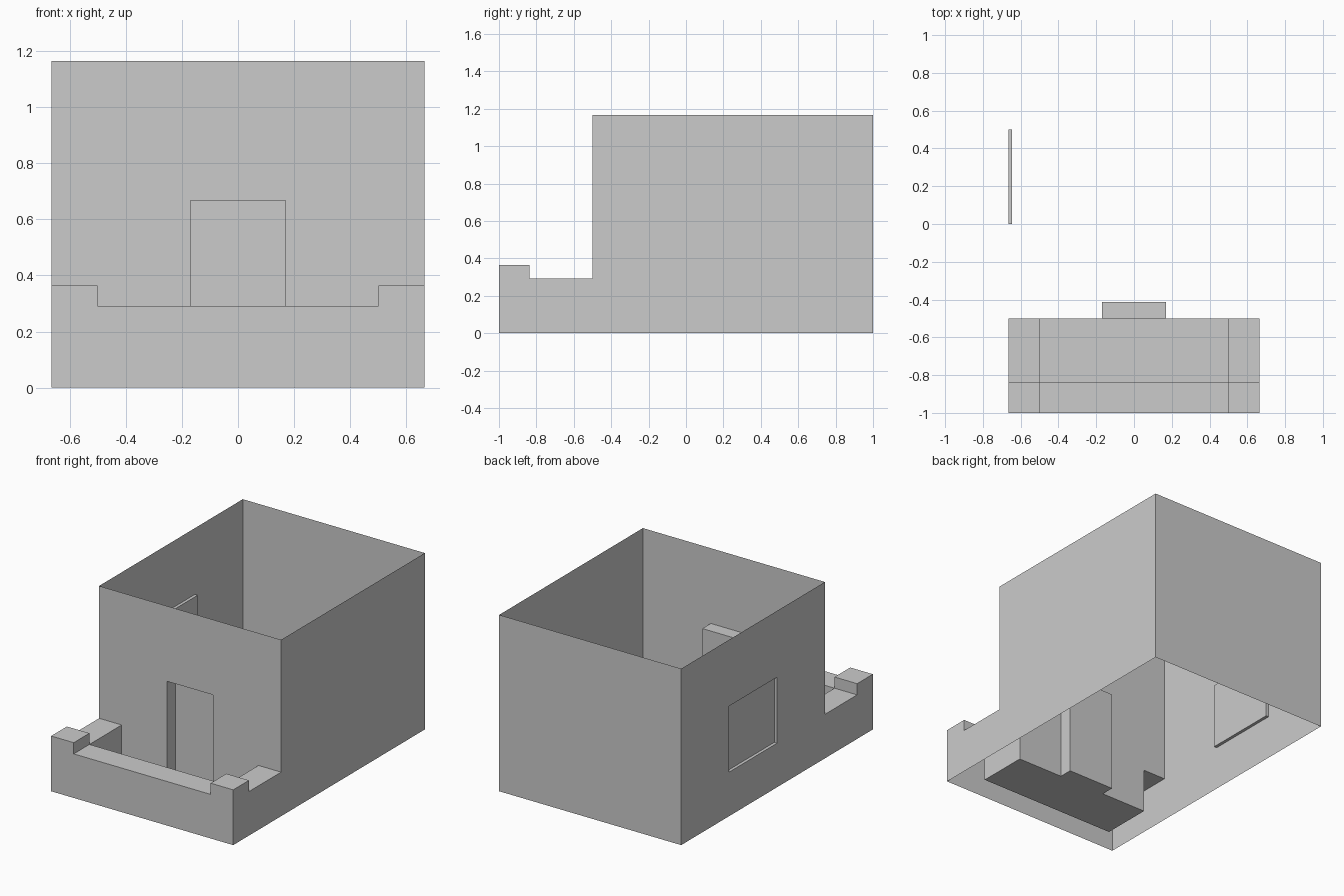
import bpy, bmesh
from mathutils import Vector

if "Cube" in bpy.data.objects:
    bpy.data.objects.remove(bpy.data.objects["Cube"])

W, IN = 0.665, 0.5            # half width outside, half width inside the porch
Y0, YP, YF, Y1 = -1.0, -0.836, -0.5, 1.0   # porch front, parapet inside, facade, back
TOP, RAIL, POST = 1.165, 0.291, 0.365
DW, DH, DD = 0.169, 0.668, 0.088           # door half width, height, depth
WY, WZ, WD = (0.0, 0.5), (RAIL, 0.727), 0.02  # window span, heights, depth


def panel(bm, axis, pos, us, vs, facing=1, holes=()):
    """Flat panel across an axis, split at us / vs, leaving out hole cells."""
    for i in range(len(us) - 1):
        for j in range(len(vs) - 1):
            if (i, j) in holes:
                continue
            pts = []
            for u, v in ((us[i], vs[j]), (us[i + 1], vs[j]),
                         (us[i + 1], vs[j + 1]), (us[i], vs[j + 1])):
                c = [u, v]
                c.insert(axis, pos)
                pts.append(Vector(c))
            n = (pts[1] - pts[0]).cross(pts[2] - pts[0])
            if n[axis] * facing < 0:
                pts.reverse()
            bm.faces.new([bm.verts.new(p) for p in pts])


def finish(name, bm, mirror=False):
    bmesh.ops.remove_doubles(bm, verts=bm.verts[:], dist=1e-5)
    mesh = bpy.data.meshes.new(name)
    bm.to_mesh(mesh)
    bm.free()
    ob = bpy.data.objects.new(name, mesh)
    bpy.context.collection.objects.link(ob)
    if mirror:
        ob.modifiers.new("Mirror", 'MIRROR').use_axis[0] = True
    return ob


# House walls: thin shell, open above and below
bm = bmesh.new()
panel(bm, 0, W, (YF, Y1), (0, TOP), 1)
panel(bm, 1, Y1, (-W, W), (0, TOP), 1)
panel(bm, 0, -W, (YF, *WY, Y1), (0, *WZ, TOP), -1, holes={(1, 1)})
finish("house_walls", bm)

# Facade with doorway; the cells behind the side parapets stay open
bm = bmesh.new()
panel(bm, 1, YF, (0, DW, IN, W), (0, RAIL, DH, TOP), -1,
      holes={(0, 0), (0, 1), (2, 0)})
finish("front_wall", bm, True)

# Door recess
bm = bmesh.new()
panel(bm, 1, YF + DD, (0, DW), (0, DH), -1)
panel(bm, 0, DW, (YF, YF + DD), (0, DH), -1)
panel(bm, 2, DH, (0, DW), (YF, YF + DD), -1)
panel(bm, 2, 0, (0, DW), (YF, YF + DD), 1)
finish("door", bm, True)

# Window recess in the left wall
bm = bmesh.new()
xs = (-W, -W + WD)
panel(bm, 0, xs[1], WY, WZ, -1)
for k, f in ((0, 1), (1, -1)):
    panel(bm, 1, WY[k], xs, WZ, f)
    panel(bm, 2, WZ[k], xs, WY, f)
finish("window", bm)

# Porch: floor, hollow parapet and raised corner posts
bm = bmesh.new()
panel(bm, 2, 0, (0, IN), (YP, YF), 1)
panel(bm, 0, W, (Y0, YP, YF), (0, RAIL, POST), 1, holes={(1, 1)})
panel(bm, 1, Y0, (0, IN, W), (0, RAIL, POST), -1, holes={(0, 1)})
panel(bm, 0, IN, (YP, YF), (0, RAIL), -1)
panel(bm, 1, YP, (0, IN), (0, RAIL), 1)
panel(bm, 2, RAIL, (0, IN, W), (Y0, YP, YF), 1, holes={(0, 1), (1, 0)})
panel(bm, 2, POST, (IN, W), (Y0, YP), 1)
panel(bm, 0, IN, (Y0, YP), (RAIL, POST), -1)
panel(bm, 1, YP, (IN, W), (RAIL, POST), 1)
finish("porch", bm, True)
